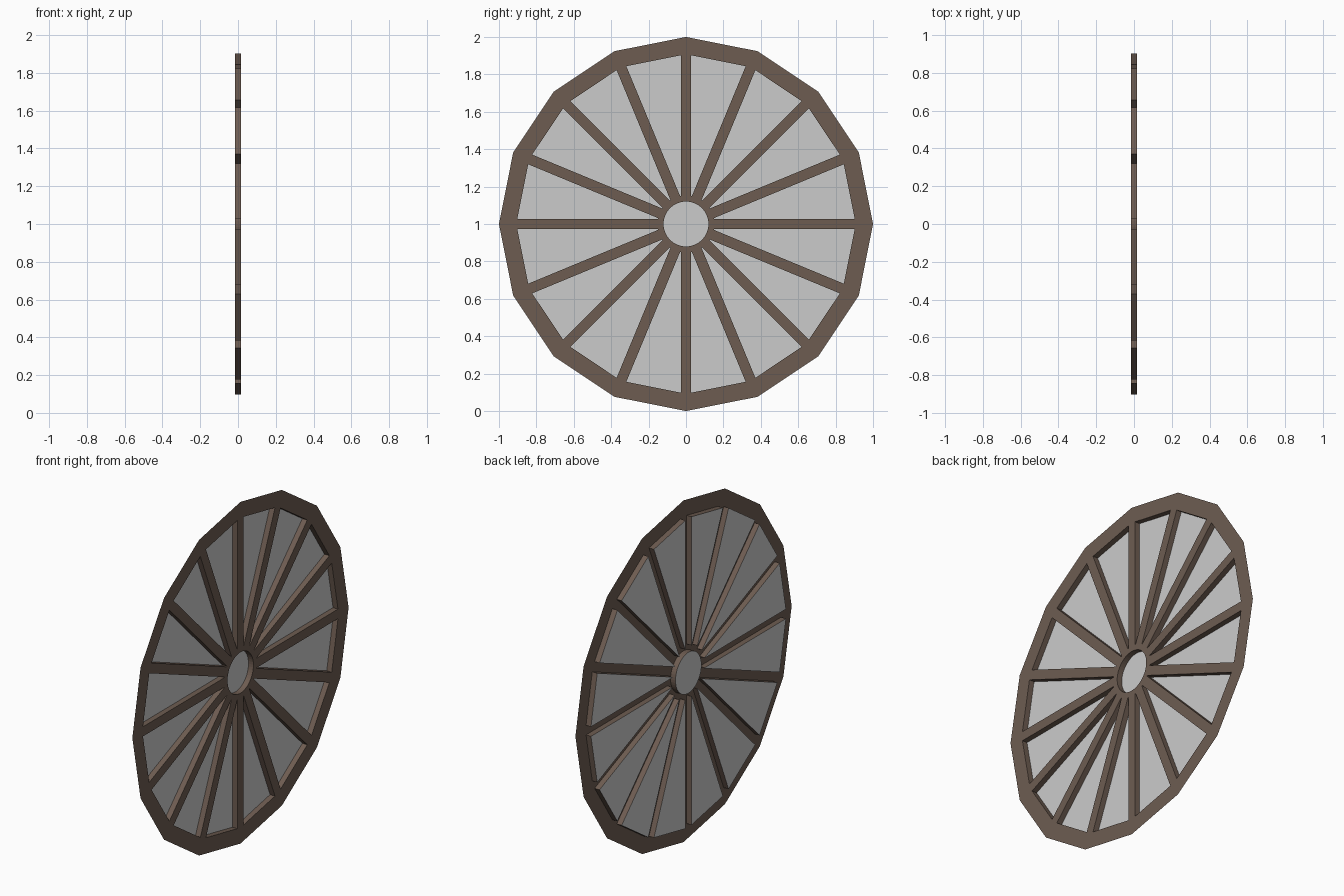
import bpy, bmesh, math
from mathutils import Vector

if "Cube" in bpy.data.objects:
    bpy.data.objects.remove(bpy.data.objects["Cube"])

N = 16                      # spokes and rim sides
HALF = math.pi / N          # half a sector
FRONT, BACK = 0.016, -0.016 # face plane and pocket floor plane
RIM_IN, PANE_IN = 0.89, 0.152   # apothems of pane ends
SPOKE = 0.028               # half spoke width
HUB_R, HUB_STEPS = 0.12, 3


def material(name, rgb):
    m = bpy.data.materials.new(name)
    m.diffuse_color = (*rgb, 1)
    m.use_nodes = True
    m.node_tree.nodes["Principled BSDF"].inputs["Base Color"].default_value = m.diffuse_color
    return m


def finish(bm, name, mat):
    bmesh.ops.remove_doubles(bm, verts=bm.verts, dist=1e-5)
    me = bpy.data.meshes.new(name)
    bm.to_mesh(me)
    bm.free()
    me.materials.append(mat)
    ob = bpy.data.objects.new(name, me)
    bpy.context.collection.objects.link(ob)
    return ob


def face(bm, pts):
    return bm.faces.new([bm.verts.new(p) for p in pts])


def at(p, x):
    return Vector((x, p[0], p[1] + 1.0))


def polar(r, a):
    return (r * math.cos(a), r * math.sin(a))


def local(u, side, mid):
    # point on a pane edge: distance u along the sector middle, beside a spoke
    v = side * (u * math.tan(HALF) - SPOKE / math.cos(HALF))
    c, s = math.cos(mid), math.sin(mid)
    return (u * c - v * s, u * s + v * c)


brown = material("dark brown wood", (0.155, 0.108, 0.083))
grey = material("light grey pane", (0.60, 0.60, 0.60))
frame, panes, hub = bmesh.new(), bmesh.new(), bmesh.new()
hub_loop = []

for i in range(N):
    a0, a1 = 2 * HALF * i, 2 * HALF * (i + 1)
    mid = a0 + HALF
    o0, o1 = polar(1, a0), polar(1, a1)
    P0, P1 = local(RIM_IN, -1, mid), local(RIM_IN, 1, mid)
    p0, p1 = local(PANE_IN, -1, mid), local(PANE_IN, 1, mid)
    arc = [polar(HUB_R, a0 + (a1 - a0) * k / HUB_STEPS) for k in range(HUB_STEPS + 1)]
    # rim, two half spokes and hub ring on the front plane
    for loop in ([o0, o1, P1, P0], [arc[0], o0, P0, p0],
                 [o1, arc[-1], p1, P1], [arc[0], p0, p1] + arc[:0:-1]):
        face(frame, [at(p, FRONT) for p in loop])
    # pocket walls around the pane
    pocket = [p0, P0, P1, p1]
    for a, b in zip(pocket, pocket[1:] + pocket[:1]):
        face(frame, [at(a, FRONT), at(b, FRONT), at(b, BACK), at(a, BACK)])
    # hub wall
    for a, b in zip(arc, arc[1:]):
        face(frame, [at(a, FRONT), at(b, FRONT), at(b, BACK), at(a, BACK)])
    # pane at the pocket floor
    face(panes, [at(p, BACK) for p in pocket])
    hub_loop += arc[:-1]

face(hub, [at(p, BACK) for p in hub_loop])
finish(frame, "wheel_frame", brown)
finish(panes, "window_panes", grey)
finish(hub, "hub_pane", grey)
